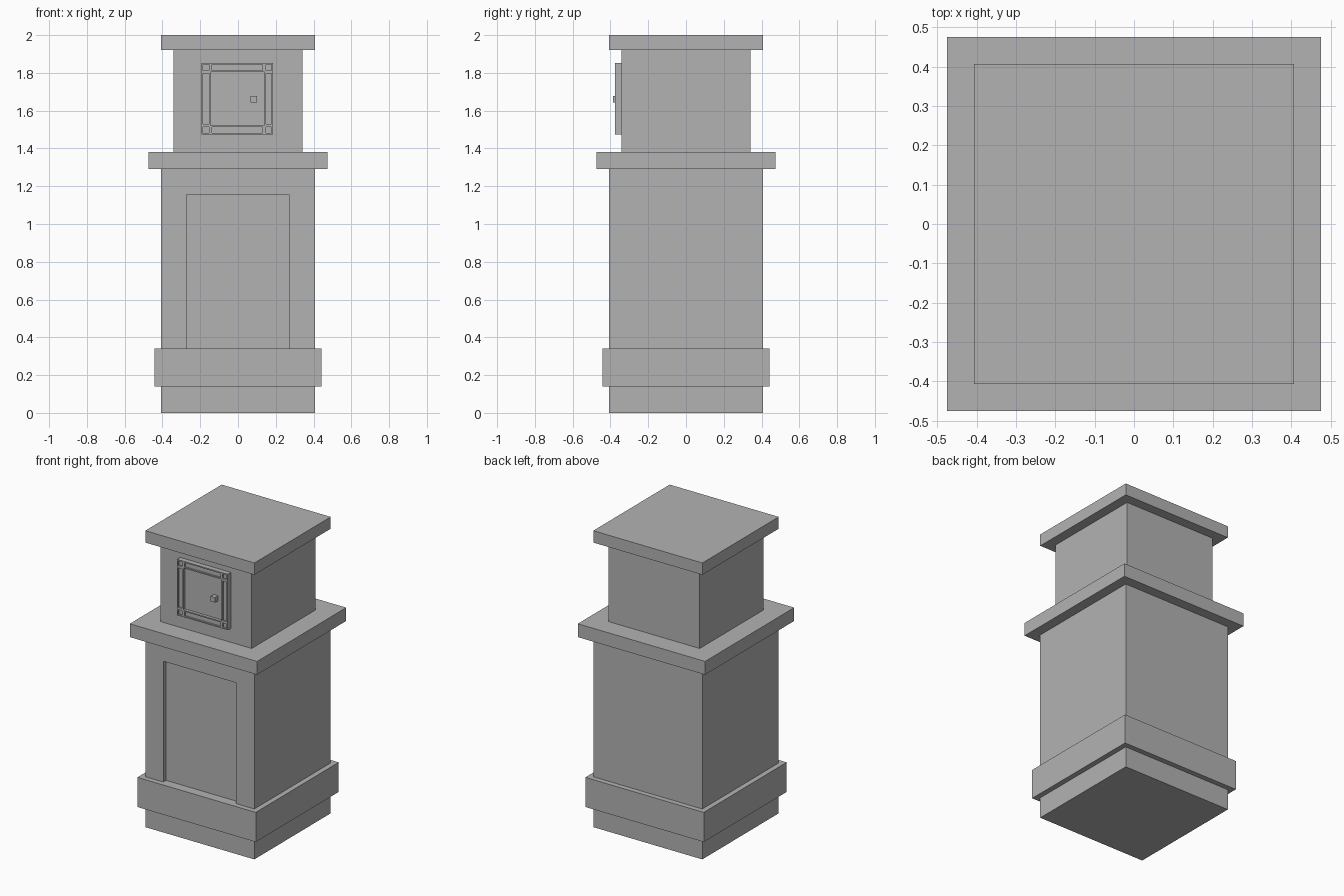
import bpy
import bmesh
from mathutils import Vector

cube = bpy.data.objects.get("Cube")
if cube:
    bpy.data.objects.remove(cube, do_unlink=True)

stone = bpy.data.materials.new("plain_grey")
stone.use_nodes = True
GREY = (0.45, 0.45, 0.45, 1.0)
stone.diffuse_color = GREY
stone.node_tree.nodes["Principled BSDF"].inputs["Base Color"].default_value = GREY


def block(name, x, y, z, pocket=None, depth=0.0):
    """Box from (min, max) ranges; pocket = (x range, z range) sunk in its front."""
    bm = bmesh.new()
    bmesh.ops.create_cube(bm, size=1)
    for v in bm.verts:
        v.co = Vector(r[0] if c < 0 else r[1] for c, r in zip(v.co, (x, y, z)))
    bm.normal_update()
    if pocket:
        front = min(bm.faces, key=lambda f: f.normal.y)
        mid_x, mid_z = sum(x) / 2, sum(z) / 2
        bmesh.ops.inset_individual(bm, faces=[front], thickness=0.001)
        for v in front.verts:
            v.co.x = pocket[0][v.co.x > mid_x]
            v.co.z = pocket[1][v.co.z > mid_z]
        # Sink the pocket floor with straight walls
        floor = bmesh.ops.extrude_discrete_faces(bm, faces=[front])["faces"][0]
        for v in floor.verts:
            v.co.y += depth
    bmesh.ops.recalc_face_normals(bm, faces=bm.faces[:])
    mesh = bpy.data.meshes.new(name)
    bm.to_mesh(mesh)
    bm.free()
    mesh.materials.append(stone)
    obj = bpy.data.objects.new(name, mesh)
    bpy.context.scene.collection.objects.link(obj)
    return obj


def square_tier(name, half, z, **kw):
    return block(name, (-half, half), (-half, half), z, **kw)


# Stacked square tiers, with a sunken panel in the front of the body
square_tier("plinth", 0.407, (0, 0.14))
square_tier("base_trim", 0.442, (0.14, 0.34))
square_tier("body", 0.407, (0.14, 1.29),
            pocket=((-0.273, 0.27), (0.30, 1.155)), depth=0.03)
square_tier("ledge", 0.475, (1.29, 1.38))
square_tier("head", 0.341, (1.38, 1.92))
square_tier("cap", 0.407, (1.92, 2.0))

# Small door: corner blocks and rails with shallow pockets round a set-back panel
FRAME_Y = (-0.375, -0.34)
xs = (-0.193, -0.146, 0.139, 0.186)
zs = (1.475, 1.522, 1.805, 1.852)
columns = ("right", "middle", "left")
rows = ("bottom", "middle", "top")
GAP = 0.008
for i, column in enumerate(columns):
    for j, row in enumerate(rows):
        x, z = xs[i:i + 2], zs[j:j + 2]
        if i == j == 1:
            block("door_panel", x, (-0.355, -0.34), z)
            continue
        kind = "corner" if i != 1 and j != 1 else "rail"
        block(f"door_{kind}_{row}_{column}", x, FRAME_Y, z,
              pocket=((x[0] + GAP, x[1] - GAP), (z[0] + GAP, z[1] - GAP)),
              depth=0.01)

block("door_knob", (0.067, 0.1), (-0.387, -0.35), (1.643, 1.677))
